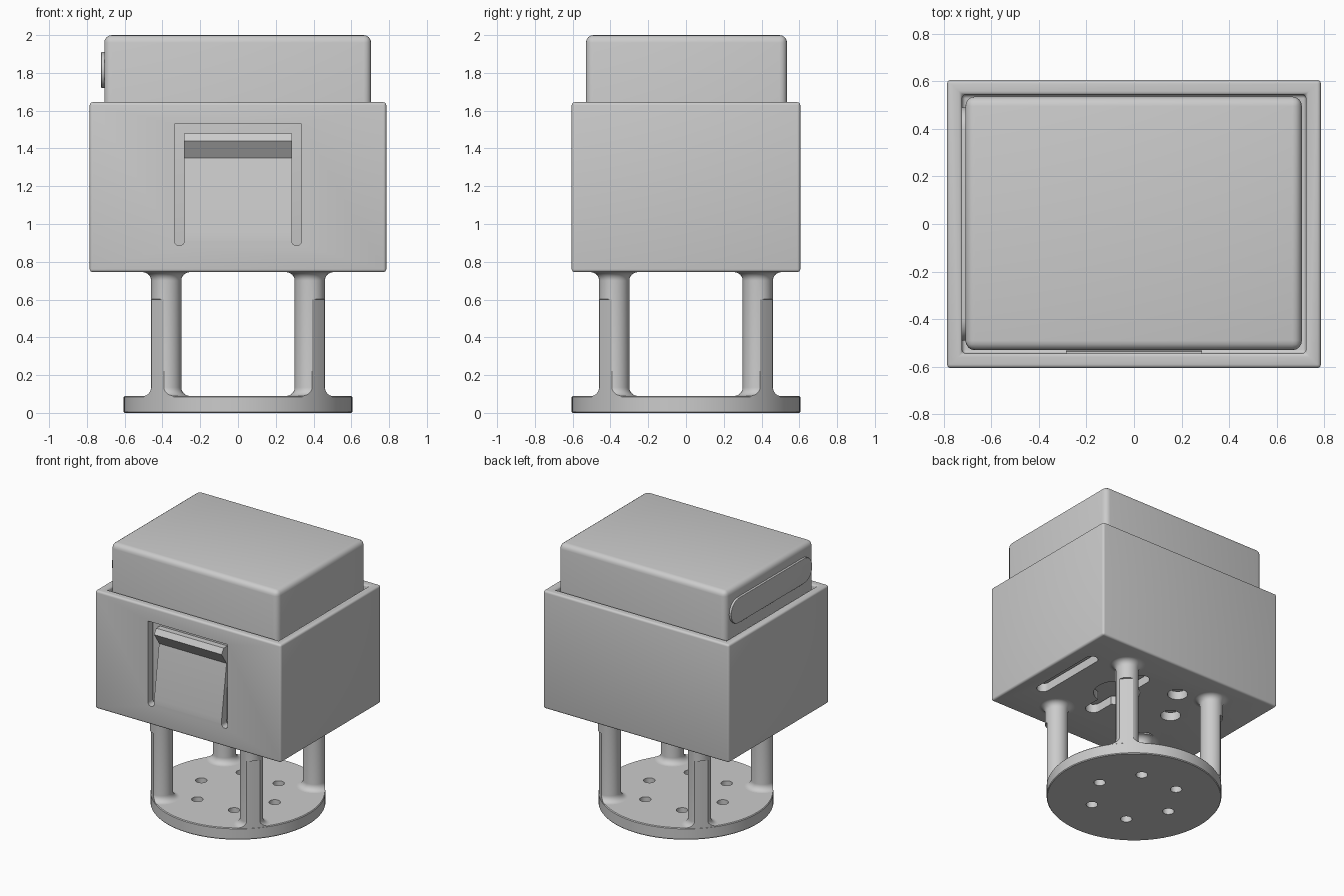
import bpy, bmesh
from math import pi, sin, cos
from mathutils import Vector

if "Cube" in bpy.data.objects:
    bpy.data.objects.remove(bpy.data.objects["Cube"], do_unlink=True)

GREY = (0.6, 0.6, 0.6, 1)
grey = bpy.data.materials.new("plain_grey")
grey.use_nodes = True
grey.diffuse_color = GREY
grey.node_tree.nodes["Principled BSDF"].inputs["Base Color"].default_value = GREY


def finish(name, bm):
    bmesh.ops.recalc_face_normals(bm, faces=bm.faces)
    mesh = bpy.data.meshes.new(name)
    bm.to_mesh(mesh)
    bm.free()
    mesh.materials.append(grey)
    obj = bpy.data.objects.new(name, mesh)
    bpy.context.collection.objects.link(obj)
    return obj


def prism(name, outline, axis, lo, hi):
    """Extrude a 2D outline along an axis from lo to hi."""
    place = {"x": lambda u, v: (lo, u, v),
             "y": lambda u, v: (u, lo, v),
             "z": lambda u, v: (u, v, lo)}[axis]
    bm = bmesh.new()
    face = bm.faces.new([bm.verts.new(place(u, v)) for u, v in outline])
    new = bmesh.ops.extrude_face_region(bm, geom=[face])["geom"]
    move = Vector([(hi - lo) * (axis == a) for a in "xyz"])
    bmesh.ops.translate(bm, vec=move, verts=[g for g in new if isinstance(g, bmesh.types.BMVert)])
    return finish(name, bm)


def box(name, x, y, z):
    return prism(name, [(x[0], y[0]), (x[1], y[0]), (x[1], y[1]), (x[0], y[1])], "z", *z)


def arc(u, v, r, start, end, steps=16):
    return [(u + r * cos(start + (end - start) * i / steps),
             v + r * sin(start + (end - start) * i / steps)) for i in range(steps + 1)]


def circle(u, v, r):
    return arc(u, v, r, 0, 2 * pi, 48)[:-1]


def stadium(u, v, half, r, along_u):
    if along_u:
        return arc(u + half, v, r, -pi / 2, pi / 2) + arc(u - half, v, r, pi / 2, 3 * pi / 2)
    return arc(u, v + half, r, 0, pi) + arc(u, v - half, r, pi, 2 * pi)


def lathe(name, profile, x=0, y=0, steps=64):
    """Revolve (radius, height) points into a closed solid."""
    bm = bmesh.new()
    rings = [[bm.verts.new((x + r * cos(2 * pi * i / steps), y + r * sin(2 * pi * i / steps), z))
              for i in range(steps)] for r, z in profile]
    for a, b in zip(rings, rings[1:]):
        for i in range(steps):
            j = (i + 1) % steps
            bm.faces.new((a[i], a[j], b[j], b[i]))
    bm.faces.new(rings[0])
    bm.faces.new(rings[-1])
    return finish(name, bm)


def apply(obj, mod):
    bpy.context.view_layer.objects.active = obj
    bpy.ops.object.modifier_apply(modifier=mod.name)


def boolean(obj, cutter, operation="DIFFERENCE"):
    mod = obj.modifiers.new("cut", "BOOLEAN")
    mod.operation = operation
    mod.solver = "EXACT"
    mod.object = cutter
    apply(obj, mod)
    bpy.data.objects.remove(cutter, do_unlink=True)


def bevel(obj, width):
    mod = obj.modifiers.new("round", "BEVEL")
    mod.width = width
    mod.segments = 4
    mod.limit_method = "ANGLE"
    apply(obj, mod)


# Open outer housing
housing = box("housing", (-.785, .785), (-.605, .605), (.745, 1.645))
boolean(housing, box("cavity", (-.722, .722), (-.543, .543), (.81, 1.8)))
bevel(housing, .016)

# U-shaped latch cut-out in the front wall
latch_cut = ([(-.337, 1.53)] + arc(-.311, .911, .026, pi, 2 * pi)
             + arc(.311, .911, .026, pi, 2 * pi) + [(.337, 1.53)])
boolean(housing, prism("latch_cut", latch_cut, "y", -.7, -.5))

# Openings in the housing floor
for outline in [stadium(.62, .02, .26, .045, False),
                circle(-.147, .294, .07), circle(-.297, .039, .07), circle(-.349, -.315, .07),
                stadium(.175, .03, .26, .055, False), circle(.19, .04, .16)]:
    boolean(housing, prism("floor_cut", outline, "z", .7, .815))

# Spring latch tab, recessed below its lip
tab = [(-.605, .911), (-.604, .95), (-.545, 1.35), (-.605, 1.44), (-.58, 1.48),
       (-.535, 1.48), (-.532, 1.35), (-.543, .911)]
latch = prism("latch_tab", tab, "x", -.285, .285)

# Inner block
block = box("inner_block", (-.708, .705), (-.53, .535), (.825, 2.0))
bevel(block, .04)

# Raised oblong plate on the block's side
plate = prism("side_plate", stadium(0, 1.815, .395, .095, True), "x", -.725, -.7)
bevel(plate, .004)

# Round base with six screw holes
base = lathe("base_disc", [(.6, 0), (.605, .006), (.605, .084), (.6, .09)], steps=96)
for k in range(6):
    a = k * pi / 3
    boolean(base, prism("screw_hole", circle(.31 * cos(a), .31 * sin(a), .04), "z", -.1, .2))

# Four posts with flared ends, trimmed to the base outline
R, F = .08, .045
post_profile = ([(R + F, .04)] + arc(R + F, .09 + F, F, 3 * pi / 2, pi, 8)
                + arc(R + F, .745 - F, F, pi, pi / 2, 8) + [(R + F, .77)])
posts = []
for sx in (-1, 1):
    for sy in (-1, 1):
        side = ("left" if sx > 0 else "right")
        end = ("front" if sy < 0 else "back")
        post = lathe(f"{end}_{side}_post", post_profile, sx * .38, sy * .38, 32)
        trim = lathe("trim", [(.604, .02), (.604, .6), (.9, .66), (.9, .9)], steps=96)
        boolean(post, trim, "INTERSECT")
        posts.append(post)

# Smooth rounded areas, keep crisp edges
bpy.ops.object.select_all(action="DESELECT")
for obj in [housing, latch, block, plate, base] + posts:
    obj.select_set(True)
bpy.context.view_layer.objects.active = housing
bpy.ops.object.shade_smooth_by_angle(angle=pi / 6)
